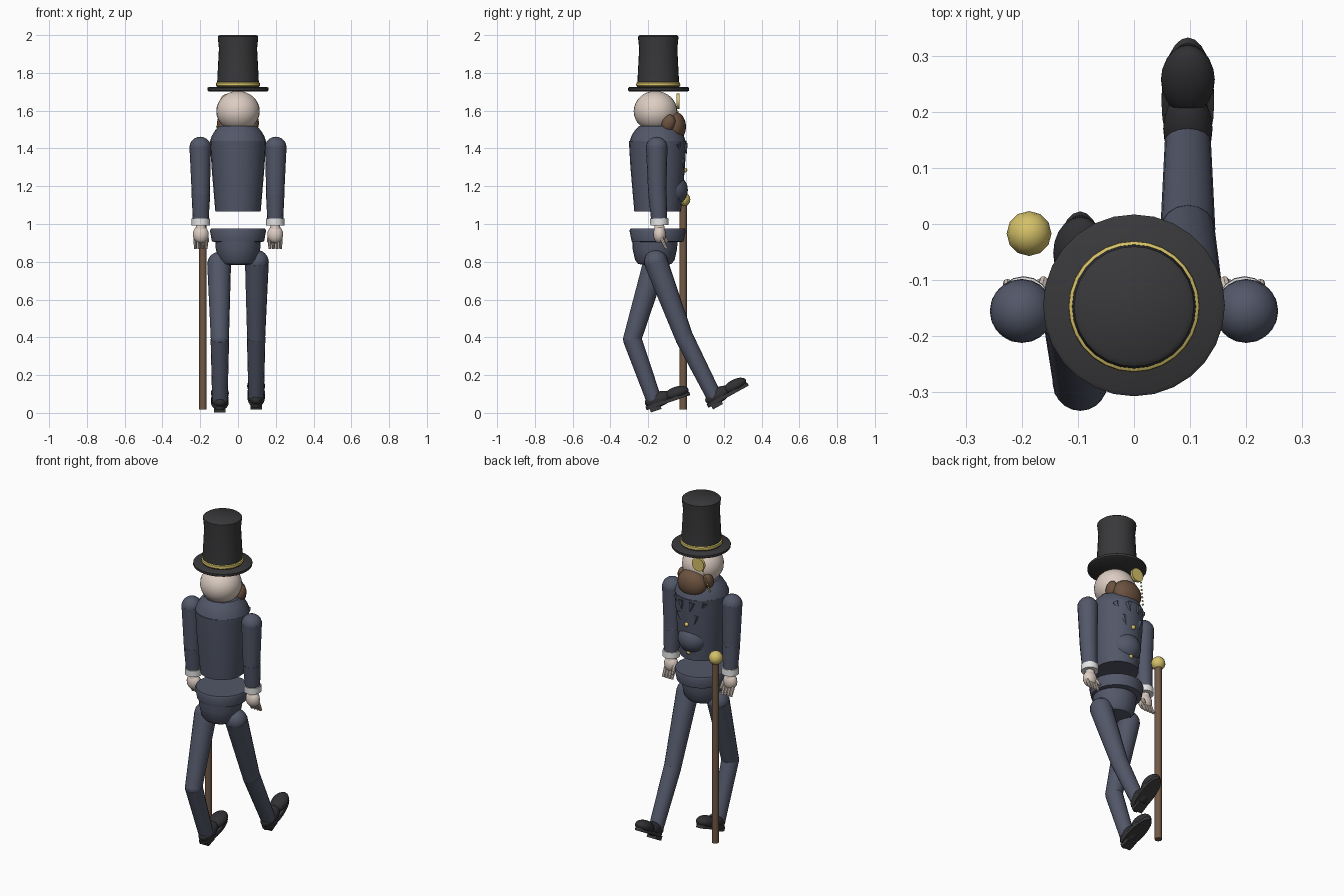
import bpy, bmesh, math
from mathutils import Vector, Euler

if "Cube" in bpy.data.objects:
    bpy.data.objects.remove(bpy.data.objects["Cube"])


def mat(name, rgb):
    m = bpy.data.materials.new(name)
    m.diffuse_color = (*rgb, 1)
    m.use_nodes = True
    m.node_tree.nodes["Principled BSDF"].inputs["Base Color"].default_value = m.diffuse_color
    return m


NAVY = mat("navy cloth", (.085, .096, .14))
BLACK = mat("black felt", (.04, .04, .043))
LEATHER = mat("black leather", (.03, .03, .034))
SKIN = mat("skin", (.72, .61, .54))
BEARD = mat("brown hair", (.15, .085, .05))
WOOD = mat("cane wood", (.17, .10, .06))
GOLD = mat("gold", (.66, .53, .14))
WHITE = mat("white cuff", (.80, .80, .80))


def finish(ob, name, m, angle=40):
    ob.name = name
    ob.data.materials.append(m)
    bpy.ops.object.select_all(action='DESELECT')
    ob.select_set(True)
    bpy.context.view_layer.objects.active = ob
    bpy.ops.object.shade_smooth_by_angle(angle=math.radians(angle))
    return ob


def ball(name, c, r, m, rot=(0, 0, 0), seg=20):
    bpy.ops.mesh.primitive_uv_sphere_add(segments=seg, ring_count=seg // 2 + 2,
                                         radius=1, location=c, rotation=rot)
    ob = bpy.context.object
    ob.scale = (r, r, r) if isinstance(r, (int, float)) else r
    return finish(ob, name, m)


def rod(name, a, b, r1, r2, m, seg=16):
    a, b = Vector(a), Vector(b)
    d = b - a
    bpy.ops.mesh.primitive_cone_add(vertices=seg, radius1=r1, radius2=r2,
                                    depth=d.length, location=(a + b) / 2)
    ob = bpy.context.object
    ob.rotation_euler = d.to_track_quat('Z', 'Y').to_euler()
    return finish(ob, name, m)


def lathe(name, profile, cx, cy, m, seg=24, sy=1):
    """Turn (radius, height) points about a vertical axis and cap both ends."""
    bm = bmesh.new()
    rings = []
    for r, z in profile:
        rings.append([bm.verts.new((cx + r * math.cos(2 * math.pi * i / seg),
                                    cy + r * sy * math.sin(2 * math.pi * i / seg), z))
                      for i in range(seg)])
    for lo, hi in zip(rings, rings[1:]):
        for i in range(seg):
            j = (i + 1) % seg
            bm.faces.new((lo[i], lo[j], hi[j], hi[i]))
    bm.faces.new(rings[0][::-1])
    bm.faces.new(rings[-1])
    me = bpy.data.meshes.new(name)
    bm.to_mesh(me)
    bm.free()
    ob = bpy.data.objects.new(name, me)
    bpy.context.collection.objects.link(ob)
    return finish(ob, name, m)


CY = -.15  # body axis

# Top hat
lathe("hat_brim", [(.155, 1.702), (.162, 1.707), (.162, 1.72), (.155, 1.725)], 0, CY + .005, BLACK, 28)
lathe("hat_crown", [(.112, 1.72), (.101, 1.93), (.107, 1.985), (.107, 1.993), (.098, 2.0)], 0, CY + .003, BLACK, 28)
lathe("hat_band", [(.112, 1.728), (.117, 1.733), (.116, 1.747), (.109, 1.752)], 0, CY + .003, GOLD, 28)

# Head, beard and whiskers
ball("head", (0, -.162, 1.597), (.115, .115, .107), SKIN, seg=28)
ball("beard", (0, -.06, 1.515), (.09, .06, .08), BEARD)
for s in (-1, 1):
    ball("side_whisker", (s * .083, -.093, 1.535), (.028, .036, .046), BEARD, (-.35, 0, 0), 14)

# Eyeglass and its chain
rod("eyeglass", (-.055, -.05, 1.65), (-.055, -.034, 1.65), .04, .04, GOLD, 20)
for i in range(7):
    t = i / 6
    ball("chain_link", (-.085 - .03 * t, -.042 - .02 * t, 1.615 - .12 * t), .006, GOLD, seg=8)

# Coat
lathe("coat_body", [(.12, 1.065), (.14, 1.3), (.148, 1.44)], 0, CY, NAVY, 24, 1.03)
lathe("coat_shoulders", [(.148, 1.44), (.138, 1.468), (.122, 1.494), (.098, 1.52)], 0, CY, NAVY, 24)
ball("belly", (0, -.075, 1.18), (.09, .085, .085), NAVY)
for z, y in ((1.285, -.006), (1.11, -.027)):
    ball("coat_button", (0, y, z), .013, GOLD, seg=10)
for s in (-1, 1):
    for x, y, z in ((.035, -.008, 1.40), (.095, -.045, 1.40), (.055, -.025, 1.32)):
        rod("lapel_point", (s * x, y, z + .025), (s * x * .8, y + .012, z - .03), .02, 0, NAVY, 5)

# Hips
lathe("coat_skirt", [(.125, .905), (.138, .908), (.149, .965), (.144, .975)], 0, CY, NAVY)
lathe("pelvis", [(.05, .783), (.088, .788), (.105, .81), (.118, .87), (.12, .91)], 0, -.165, NAVY)

# Arms and hands
for s in (-1, 1):
    x = s * .197
    ball("shoulder", (s * .2, -.155, 1.405), .057, NAVY)
    rod("upper_arm", (s * .2, -.155, 1.41), (x, -.152, 1.16), .057, .048, NAVY)
    ball("elbow", (x, -.151, 1.16), .048, NAVY)
    rod("forearm", (x, -.151, 1.16), (x, -.142, 1.02), .049, .042, NAVY)
    rod("cuff", (x, -.142, 1.03), (x, -.141, .993), .048, .048, WHITE)
    rod("wrist", (x, -.141, .995), (x, -.14, .96), .025, .03, SKIN, 12)
    ball("palm", (x, -.14, .945), (.042, .034, .047), SKIN, seg=16)
    for i in range(4):
        fx = x + (i - 1.5) * .019
        rod("finger", (fx, -.13, .925), (fx, -.105, .87), .01, .008, SKIN, 8)
    rod("thumb", (x - s * .03, -.125, .945), (x - s * .036, -.1, .905), .011, .008, SKIN, 8)


# Legs and shoes: side, hip, knee and ankle as (y, z), shoe centre and tilt
def leg(s, hip, knee, ankle, shoe, tilt):
    hx, kx, ax = s * .1, s * .096, s * .096
    ball("hip_joint", (hx, *hip), .062, NAVY)
    rod("thigh", (hx, *hip), (kx, *knee), .063, .048, NAVY)
    ball("knee", (kx, *knee), .048, NAVY)
    rod("shin", (kx, *knee), (ax, *ankle), .049, .041, NAVY)
    rot = Euler((tilt, 0, 0)).to_matrix()
    c = Vector((ax, *shoe))

    def at(y, z):
        return c + rot @ Vector((0, y, z))
    ball("shoe_toe", at(.055, .012), (.048, .068, .034), LEATHER, (tilt, 0, 0))
    ball("shoe_heel_cup", at(-.045, .012), (.044, .075, .04), LEATHER, (tilt, 0, 0))
    for y, r in ((.0, (.047, .122, .02)),):
        bpy.ops.mesh.primitive_cylinder_add(vertices=24, radius=1, depth=1,
                                            location=at(y, -.012), rotation=(tilt, 0, 0))
        ob = bpy.context.object
        ob.scale = r
        finish(ob, "shoe_sole", BLACK)
    bpy.ops.mesh.primitive_cube_add(size=1, location=at(-.075, -.028), rotation=(tilt, 0, 0))
    bpy.context.object.scale = (.06, .06, .026)
    finish(bpy.context.object, "shoe_heel", BLACK)


leg(1, (-.16, .80), (-.01, .40), (.15, .085), (.215, .105), math.radians(29))
leg(-1, (-.165, .79), (-.285, .39), (-.17, .07), (-.1, .075), math.radians(19))

# Walking cane
rod("cane_shaft", (-.186, -.015, .018), (-.186, -.015, 1.11), .02, .02, WOOD, 14)
ball("cane_knob", (-.187, -.017, 1.13), .04, GOLD, seg=12)
